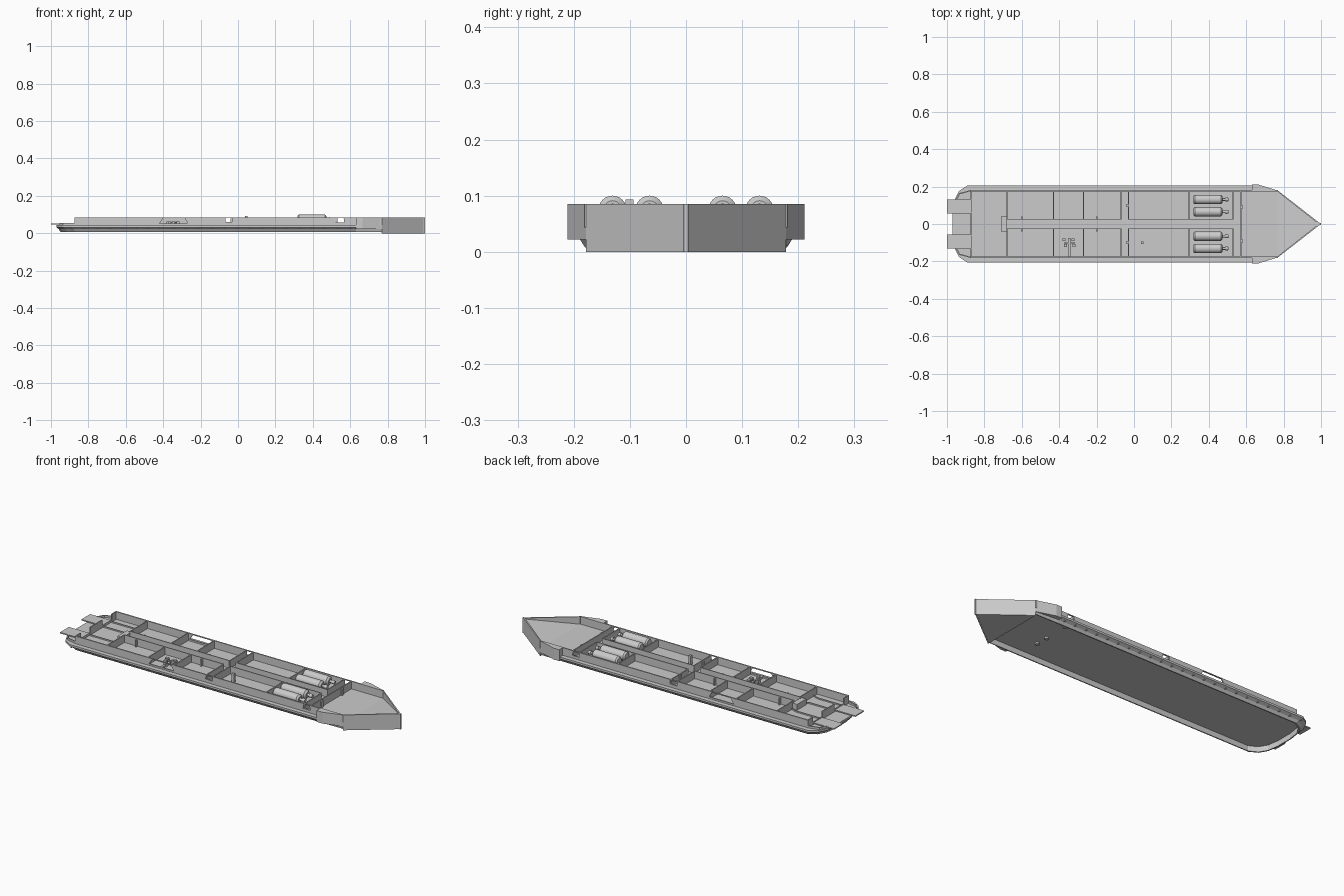
import bpy, bmesh, math

if "Cube" in bpy.data.objects:
    bpy.data.objects.remove(bpy.data.objects["Cube"])

DECK, TOP = 0.043, 0.085


def make(name, verts, faces):
    me = bpy.data.meshes.new(name)
    me.from_pydata(verts, [], faces)
    bm = bmesh.new()
    bm.from_mesh(me)
    bmesh.ops.recalc_face_normals(bm, faces=bm.faces)
    bm.to_mesh(me)
    bm.free()
    ob = bpy.data.objects.new(name, me)
    bpy.context.collection.objects.link(ob)
    return ob


def loft(name, rings):
    """Closed solid through matching rings of 3D points."""
    n = len(rings[0])
    faces = [tuple(range(n)), tuple(range(n * (len(rings) - 1), n * len(rings)))]
    for r in range(len(rings) - 1):
        for i in range(n):
            j = (i + 1) % n
            faces.append((r * n + i, r * n + j, (r + 1) * n + j, (r + 1) * n + i))
    return make(name, [p for ring in rings for p in ring], faces)


def plan(name, pts, z0, z1):
    return loft(name, [[(x, y, z) for x, y in pts] for z in (z0, z1)])


def side(name, pts, y0, y1):
    return loft(name, [[(x, y, z) for x, z in pts] for y in (y0, y1)])


def box(name, x0, x1, y0, y1, z0, z1):
    return plan(name, [(x0, y0), (x1, y0), (x1, y1), (x0, y1)], z0, z1)


def rod(name, x0, x1, y, z, r0, r1, n=24):
    ring = lambda x, r: [(x, y + r * math.cos(2 * math.pi * i / n),
                          z + r * math.sin(2 * math.pi * i / n)) for i in range(n)]
    ob = loft(name, [ring(x0, r0), ring(x1, r1)])
    for p in ob.data.polygons:
        p.use_smooth = len(p.vertices) == 4
    return ob


# Lower hull: recessed underside, skirt, side ledge and rounded stern
def hull_ring(z, w, inset, front=0.178):
    half = [(0.77, front), (0.63, w), (-0.89 + inset, w), (-0.935 + inset, w * 0.86),
            (-0.96 + inset, w * 0.62), (-0.97 + inset, w * 0.25)]
    return [(x, y, z) for x, y in half] + [(x, -y, z) for x, y in reversed(half)]


loft("lower_hull", [hull_ring(0.037, 0.174, 0.026, 0.174), hull_ring(0.008, 0.174, 0.026, 0.174),
                    hull_ring(0.008, 0.18, 0.02), hull_ring(0.022, 0.189, 0.012),
                    hull_ring(0.032, 0.206, 0), hull_ring(DECK, 0.206, 0)])

# Bow: V-shaped bulwark, flat underside and rising deck
t = 0.007
plan("bow_bulwark", [(0.77, 0.178), (0.993, 0.005), (1, 0.004), (1, -0.004), (0.993, -0.005),
                     (0.77, -0.178), (0.77, -0.178 + t), (0.987, 0), (0.77, 0.178 - t)], 0, TOP)
loft("bow_deck", [[(0.768, 0.176, a), (0.768, -0.176, a), (0.992, 0, b)]
                  for a, b in ((0.001, 0.001), (DECK, 0.08))])

# Openings along the side walls: bottom and top x limits, z limits
windows = [(-0.42, -0.40, -0.285, -0.27, 0.052, 0.081),
           (-0.072, -0.07, -0.03, -0.028, 0.06, 0.081),
           (0.525, 0.53, 0.565, 0.572, 0.058, 0.081)]

for s in (-1, 1):
    # Side wall in pieces around its openings
    y0, y1 = s * 0.174, s * 0.181
    lb = lt = -0.875
    for xb0, xt0, xt1, xb1, z0, z1 in windows + [(0.77, 0.77, 0.77, 0.77, DECK, TOP)]:
        right = [(lb, DECK), (xb0, DECK), (xb0, z0), (xt0, z1), (xt0, TOP), (lt, TOP)]
        side("side_wall", right if lb == lt else right + [(lt, 0.081), (lb, 0.056)], y0, y1)
        if xb0 < 0.77:
            side("opening_lintel", [(xt0, z1), (xt1, z1), (xt1, TOP), (xt0, TOP)], y0, y1)
            side("opening_sill", [(xb0, DECK), (xb1, DECK), (xb1, z0), (xb0, z0)], y0, y1)
        lb, lt = xb1, xt1

    # Flared shoulder fairing behind the bow
    plan("shoulder_fairing", [(0.63, s * 0.18), (0.63, s * 0.211), (0.665, s * 0.211),
                              (0.77, s * 0.178)], 0.022, TOP)

    # Small ledge brackets
    for i in range(23):
        x = -0.89 + i * 0.0675
        box("ledge_bracket", x, x + 0.008, s * 0.184, s * 0.198, 0.022, 0.034)

    # Corridor walls and compartment bulkheads
    for x0, x1 in ((-0.68, -0.07), (-0.03, 0.53)):
        box("corridor_wall", x0, x1, s * 0.023, s * 0.028, DECK, TOP)
    for x in (-0.68, -0.43, -0.27, -0.07, -0.03, 0.295, 0.53):
        box("bulkhead", x - 0.003, x + 0.003, s * 0.025, s * 0.176, DECK, TOP - 0.001)
    box("forward_bulkhead", 0.568, 0.574, s * 0.0, s * 0.176, DECK, TOP - 0.001)

    # Stern corner bulwark and overhanging loading plate
    plan("stern_corner", [(-0.875, s * 0.181), (-0.935, s * 0.165), (-0.955, s * 0.128),
                          (-0.949, s * 0.126), (-0.93, s * 0.16), (-0.875, s * 0.174)],
         DECK, 0.054)
    box("stern_plate", -1.0, -0.87, s * 0.055, s * 0.132, 0.047, 0.053)
    for ya, yb in ((0.058, 0.045), (0.128, 0.142)):
        plan("ramp_rail", [(-0.87, s * ya), (-0.72, s * ya), (-0.68, s * yb), (-0.68, s * (yb + .004)),
                           (-0.72, s * (ya + .004)), (-0.87, s * (ya + .004))], DECK, 0.05)

    # Tanks on cradles
    for y in (s * 0.065, s * 0.131):
        rod("tank_body", 0.325, 0.465, y, 0.075, 0.025, 0.025)
        rod("tank_rear_cap", 0.317, 0.325, y, 0.075, 0.019, 0.025)
        rod("tank_front_cap", 0.465, 0.474, y, 0.075, 0.025, 0.016)
        rod("tank_neck", 0.474, 0.488, y, 0.075, 0.007, 0.007, 12)
        rod("tank_valve", 0.488, 0.505, y, 0.075, 0.011, 0.009, 12)
        for x in (0.35, 0.43):
            box("tank_cradle", x, x + 0.014, y - 0.02, y + 0.02, DECK, 0.062)

    # Small posts beside the bulkheads
    for x, y in ((-0.035, 0.1), (0.578, 0.09), (-0.2, 0.033), (-0.6, 0.033)):
        box("post", x - 0.004, x + 0.004, s * y - 0.008, s * y + 0.008, DECK, 0.08)

# Full-width stern wall, low where the loading plates pass through
for y0, y1, z in ((-0.176, -0.135, TOP), (-0.135, -0.053, 0.056), (-0.053, 0.053, TOP),
                  (0.053, 0.135, 0.056), (0.135, 0.176, TOP)):
    box("stern_wall", -0.875, -0.869, y0, y1, DECK, z)

# Step at the aft end of the corridor
box("corridor_step", -0.71, -0.68, -0.04, 0.04, DECK, 0.075)

# Deck equipment
box("deck_post", 0.037, 0.05, -0.108, -0.094, DECK, 0.093)
box("console_base", -0.352, -0.34, -0.18, -0.075, DECK, 0.054)
for x, y in ((-0.375, -0.085), (-0.325, -0.085), (-0.365, -0.115), (-0.32, -0.115), (-0.346, -0.14)):
    box("console_seat", x - 0.008, x + 0.008, y - 0.007, y + 0.007, DECK, 0.062)
box("console_bar", -0.375, -0.315, -0.103, -0.098, 0.054, 0.06)

# Round fittings under the keel
for y in (-0.07, 0.0, 0.14):
    n = 16
    plan("keel_fitting", [(0.55 + 0.011 * math.cos(2 * math.pi * i / n),
                           y + 0.011 * math.sin(2 * math.pi * i / n)) for i in range(n)],
         0.028, 0.038)
